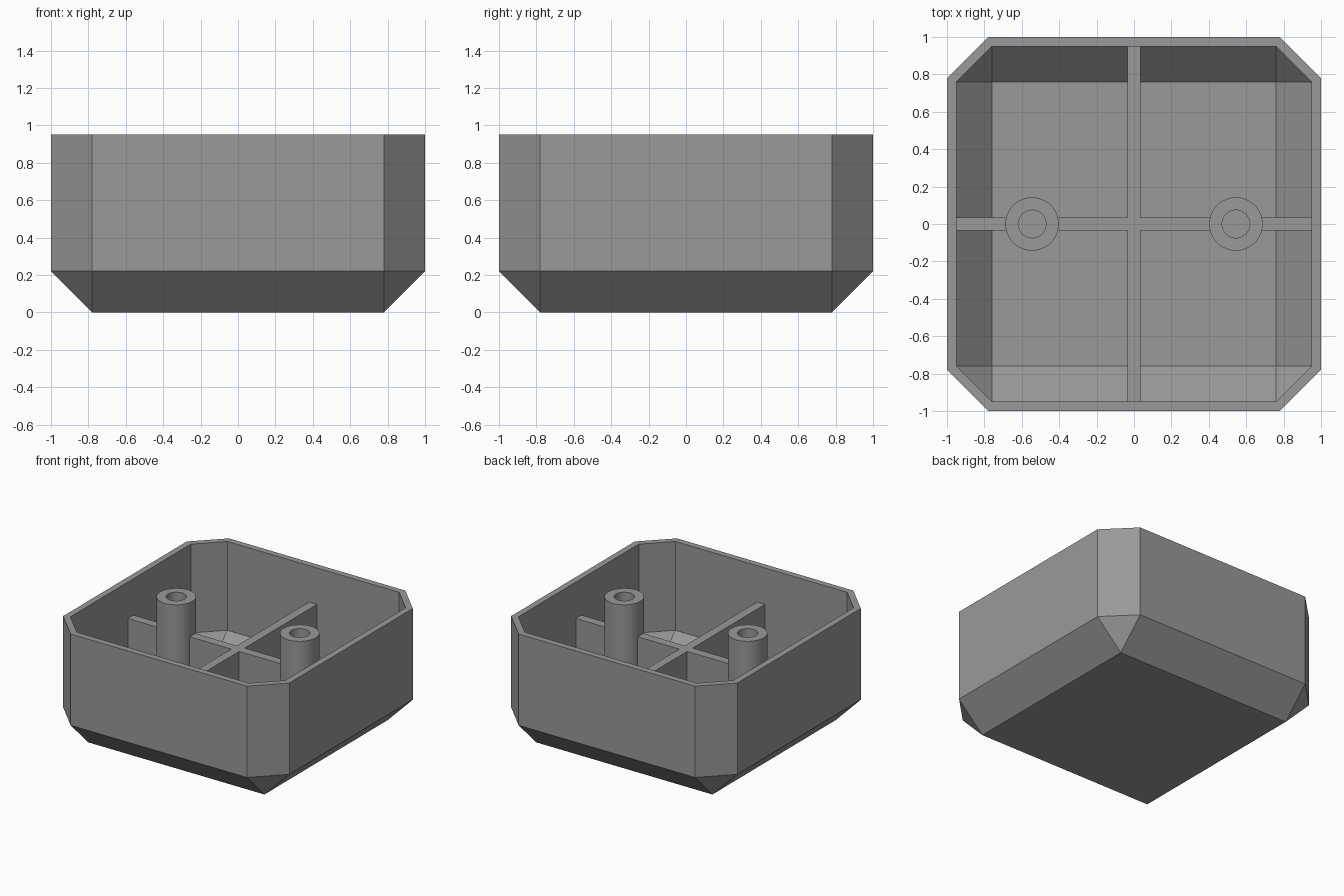
import bpy, bmesh, math

if "Cube" in bpy.data.objects:
    bpy.data.objects.remove(bpy.data.objects["Cube"])

grey = bpy.data.materials.new("mid_grey")
grey.diffuse_color = (0.32, 0.32, 0.32, 1)
grey.use_nodes = True
grey.node_tree.nodes["Principled BSDF"].inputs["Base Color"].default_value = grey.diffuse_color

# Key dimensions
OUT, OUT_C, OUT_Z, TOP = 1.0, 0.78, 0.22, 0.95
INN, INN_C, INN_Z, FLOOR = 0.95, 0.76, 0.24, 0.05
RIB_TOP, RIB_HALF = 0.66, 0.035
POST_X, POST_R, BORE_R, POST_TOP = 0.545, 0.143, 0.074, 0.93


def finish(bm, name):
    bmesh.ops.recalc_face_normals(bm, faces=bm.faces)
    mesh = bpy.data.meshes.new(name)
    bm.to_mesh(mesh)
    bm.free()
    mesh.materials.append(grey)
    ob = bpy.data.objects.new(name, mesh)
    bpy.context.collection.objects.link(ob)
    return ob


def octagon(bm, h, c, z):
    pts = [(c, -h), (h, -c), (h, c), (c, h), (-c, h), (-h, c), (-h, -c), (-c, -h)]
    return [bm.verts.new((x, y, z)) for x, y in pts]


def square(bm, c, z):
    return [bm.verts.new((x, y, z)) for x, y in ((c, -c), (c, c), (-c, c), (-c, -c))]


def bridge(bm, a, b):
    n = len(a)
    for i in range(n):
        bm.faces.new((a[i], a[(i + 1) % n], b[(i + 1) % n], b[i]))


def chamfered_base(bm, base, ring):
    # Flat panel, four sloping sides and four corner triangles
    bm.faces.new(base)
    for i in range(4):
        bm.faces.new((base[i], ring[2 * i], ring[2 * i + 1]))
        j = (i + 1) % 4
        bm.faces.new((base[i], ring[2 * i + 1], ring[2 * j], base[j]))


# Open tray with cut corners and a chamfered bottom
bm = bmesh.new()
outer_low = octagon(bm, OUT, OUT_C, OUT_Z)
outer_top = octagon(bm, OUT, OUT_C, TOP)
inner_top = octagon(bm, INN, INN_C, TOP)
inner_low = octagon(bm, INN, INN_C, INN_Z)
chamfered_base(bm, square(bm, OUT_C, 0), outer_low)
bridge(bm, outer_low, outer_top)
bridge(bm, outer_top, inner_top)
bridge(bm, inner_top, inner_low)
chamfered_base(bm, square(bm, INN_C, FLOOR), inner_low)
finish(bm, "tray_shell")


def rib(name, profile, angle):
    # Upright plate: profile of (distance, height) pairs turned about z
    bm = bmesh.new()
    ca, sa = math.cos(angle), math.sin(angle)
    sides = [[bm.verts.new((d * ca - t * sa, d * sa + t * ca, z)) for d, z in profile]
             for t in (-RIB_HALF, RIB_HALF)]
    bridge(bm, sides[0], sides[1])
    for s in sides:
        bm.faces.new(s)
    finish(bm, name)


def to_wall(start):
    return [(start, FLOOR), (INN_C, FLOOR), (INN, INN_Z), (INN, RIB_TOP), (start, RIB_TOP)]


# Long rib front to back, following the chamfers
half = to_wall(0)[1:4]
rib("long_rib", half + [(-d, z) for d, z in reversed(half)], math.pi / 2)

# Cross ribs, broken at the posts so the bores stay clear
gap = 0.11
for side, angle in (("right", 0), ("left", math.pi)):
    a, b = RIB_HALF, POST_X - gap
    rib(side + "_inner_rib", [(a, FLOOR), (b, FLOOR), (b, RIB_TOP), (a, RIB_TOP)], angle)
    rib(side + "_outer_rib", to_wall(POST_X + gap), angle)

# Hollow screw posts
for side, x in (("right", POST_X), ("left", -POST_X)):
    bm = bmesh.new()
    n = 48
    rings = []
    for r, z in ((POST_R, FLOOR), (POST_R, POST_TOP), (BORE_R, POST_TOP), (BORE_R, FLOOR)):
        rings.append([bm.verts.new((x + r * math.cos(k * math.tau / n),
                                    r * math.sin(k * math.tau / n), z)) for k in range(n)])
    for a, b in zip(rings, rings[1:]):
        bridge(bm, a, b)
    ob = finish(bm, side + "_post")
    bpy.ops.object.select_all(action='DESELECT')
    ob.select_set(True)
    bpy.context.view_layer.objects.active = ob
    bpy.ops.object.shade_smooth_by_angle(angle=math.radians(30))
